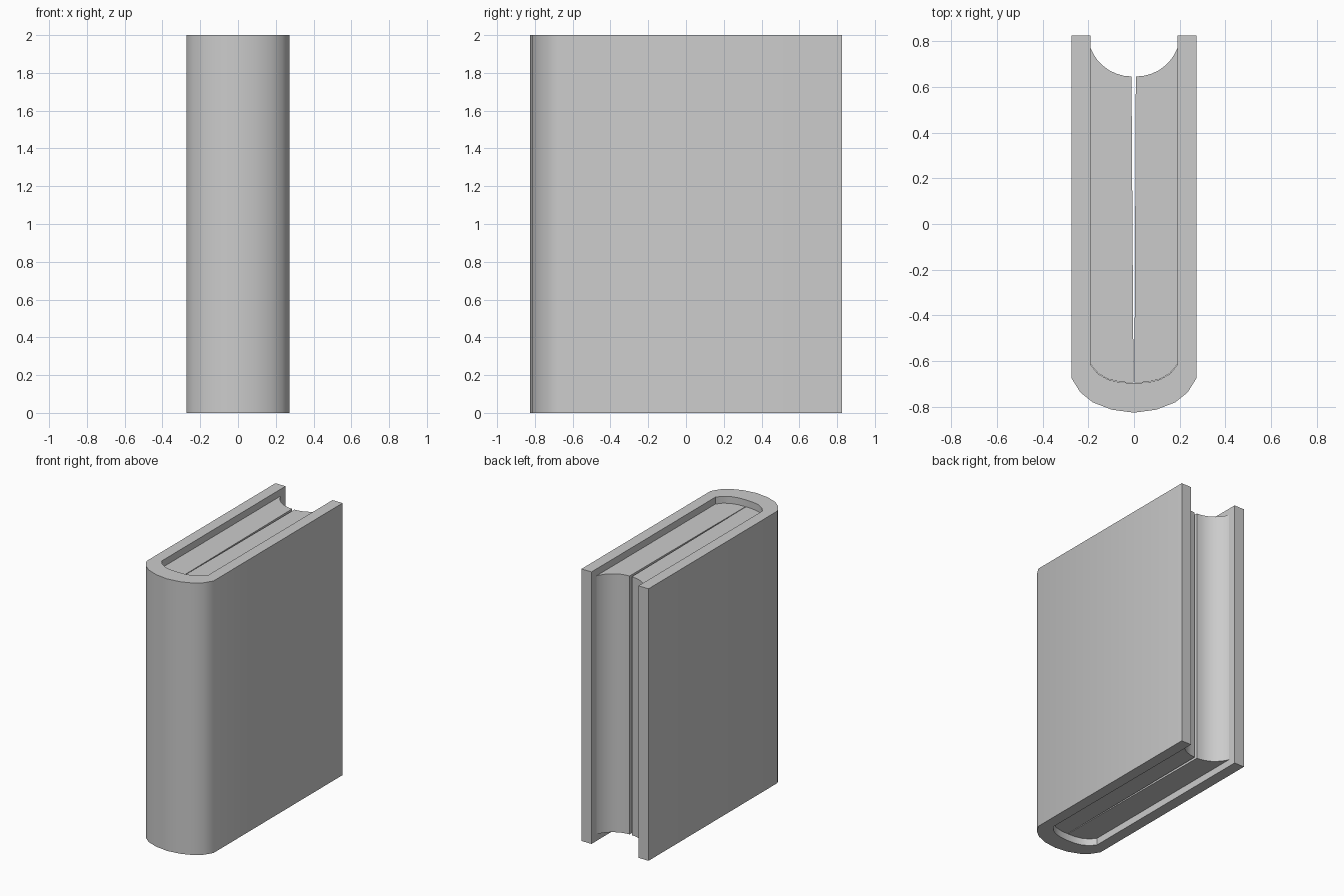
import bpy, bmesh, math

if "Cube" in bpy.data.objects:
    bpy.data.objects.remove(bpy.data.objects["Cube"])

grey = bpy.data.materials.new("plain grey")
grey.diffuse_color = (0.6, 0.6, 0.6, 1)
grey.use_nodes = True
grey.node_tree.nodes["Principled BSDF"].inputs["Base Color"].default_value = grey.diffuse_color


def extrude_outline(name, outline, z0, z1):
    """Prism from a closed xy outline, smooth on its curved walls."""
    bm = bmesh.new()
    face = bm.faces.new([bm.verts.new((x, y, z0)) for x, y in outline])
    ext = bmesh.ops.extrude_face_region(bm, geom=[face])
    top = [v for v in ext["geom"] if isinstance(v, bmesh.types.BMVert)]
    bmesh.ops.translate(bm, verts=top, vec=(0, 0, z1 - z0))
    bmesh.ops.recalc_face_normals(bm, faces=bm.faces)
    mesh = bpy.data.meshes.new(name)
    bm.to_mesh(mesh)
    bm.free()
    mesh.materials.append(grey)
    obj = bpy.data.objects.new(name, mesh)
    bpy.context.collection.objects.link(obj)
    bpy.context.view_layer.objects.active = obj
    obj.select_set(True)
    bpy.ops.object.shade_smooth_by_angle(angle=math.radians(35))
    obj.select_set(False)
    return obj


def mirrored(half):
    """Half outline ending on the centre line, continued on the other side."""
    return half + [(-x, y) for x, y in reversed(half[:-1])]


# Cover: two boards and a rounded spine in one U-shaped profile
outer = [(0.273, 0.825), (0.273, -0.675), (0.234, -0.737), (0.18, -0.78),
         (0.097, -0.812), (0, -0.825)]
inner = [(0.191, 0.825), (0.191, -0.615), (0.157, -0.655), (0.115, -0.68),
         (0.06, -0.693), (0, -0.696)]
extrude_outline("cover", mirrored(outer) + mirrored(inner)[::-1], 0, 2)

# Page blocks: hollow fore edge, rounded at the spine, thin tapering gap between
PAGE_X, ARC_Y, ARC_R = 0.19, 0.837, 0.192
spine_edge = [(0.19, -0.613), (0.157, -0.653), (0.115, -0.678), (0.06, -0.691)]
for name, side, gap in (("left_pages", -1, 0.011), ("right_pages", 1, 0.008)):
    fore_edge = []
    for i in range(9):
        x = gap + (PAGE_X - gap) * math.sin(math.pi / 2 * i / 8)
        fore_edge.append((x, ARC_Y - math.sqrt(ARC_R ** 2 - (x - 0.01) ** 2)))
    outline = fore_edge + spine_edge + [(0.002, -0.694)]
    extrude_outline(name, [(side * x, y) for x, y in outline], 0.05, 1.95)
